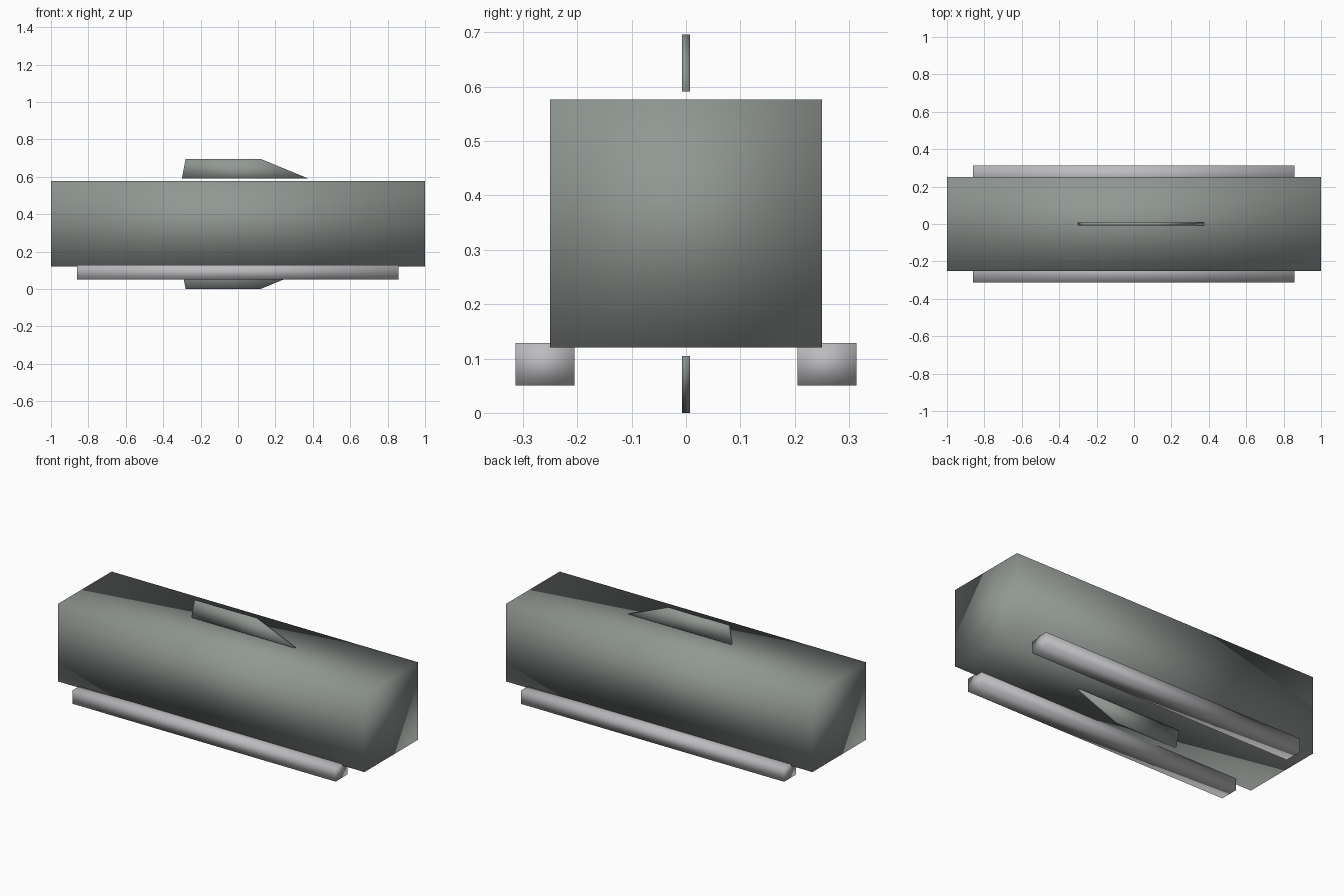
import bpy
import bmesh

cube = bpy.data.objects.get("Cube")
if cube:
    bpy.data.objects.remove(cube, do_unlink=True)


def make_material(name, color):
    mat = bpy.data.materials.new(name)
    mat.use_nodes = True
    mat.diffuse_color = color
    mat.node_tree.nodes["Principled BSDF"].inputs["Base Color"].default_value = color
    return mat


def extrude_profile(name, profile, y_min, y_max, mat):
    """Extrude a side outline (x, z) along y into a fully smooth-shaded solid."""
    bm = bmesh.new()
    face = bm.faces.new([bm.verts.new((x, y_min, z)) for x, z in profile])
    result = bmesh.ops.extrude_face_region(bm, geom=[face])
    for item in result["geom"]:
        if isinstance(item, bmesh.types.BMVert):
            item.co.y = y_max
    bmesh.ops.recalc_face_normals(bm, faces=bm.faces)
    for f in bm.faces:
        f.smooth = True
    mesh = bpy.data.meshes.new(name)
    bm.to_mesh(mesh)
    bm.free()
    mesh.materials.append(mat)
    obj = bpy.data.objects.new(name, mesh)
    bpy.context.collection.objects.link(obj)
    return obj


def rectangle(x_min, x_max, z_min, z_max):
    return [(x_min, z_min), (x_max, z_min), (x_max, z_max), (x_min, z_max)]


hull_grey = make_material("green grey", (0.28, 0.31, 0.29, 1))
skid_grey = make_material("light grey", (0.50, 0.50, 0.52, 1))

# Main body
extrude_profile("body", rectangle(-1, 1, 0.12, 0.577), -0.25, 0.25, hull_grey)

# Pair of skids along the lower edges
skid = rectangle(-0.86, 0.857, 0.05, 0.129)
extrude_profile("front_skid", skid, -0.314, -0.205, skid_grey)
extrude_profile("back_skid", skid, 0.205, 0.314, skid_grey)

# Thin swept fins, mirrored above and below the body
height = 0.696
top_fin = [(-0.30, 0.591), (0.375, 0.591), (0.12, height), (-0.28, height)]
bottom_fin = [(x, height - z) for x, z in top_fin]
extrude_profile("top_fin", top_fin, -0.007, 0.007, hull_grey)
extrude_profile("bottom_fin", bottom_fin, -0.007, 0.007, hull_grey)
